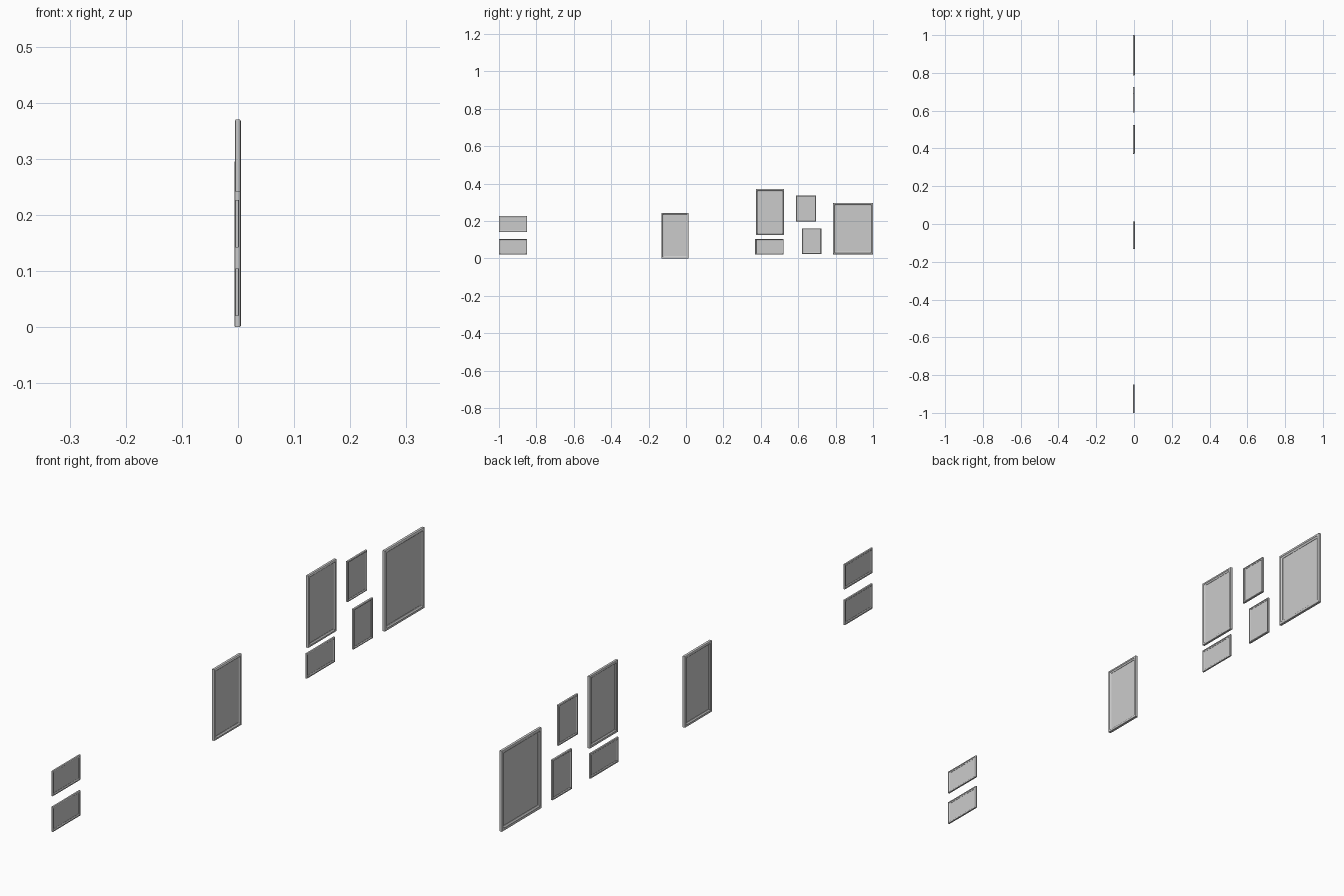
import bpy, bmesh

if "Cube" in bpy.data.objects:
    bpy.data.objects.remove(bpy.data.objects["Cube"])

# Mitred moulding section: (fraction of border width inwards, fraction of depth)
PROFILE = [(0, 0.08), (0, 0.85), (0.2, 1), (0.55, 1), (0.7, 0.8),
           (1, 0.68), (1, 0.3), (0.75, 0.15), (0.6, 0), (0.15, 0)]


def make_object(name, bm):
    bmesh.ops.recalc_face_normals(bm, faces=bm.faces)
    mesh = bpy.data.meshes.new(name)
    bm.to_mesh(mesh)
    bm.free()
    obj = bpy.data.objects.new(name, mesh)
    bpy.context.collection.objects.link(obj)
    return obj


def picture(name, y0, y1, z0, z1, border, x0, x1):
    # Moulding swept round the rectangle
    bm = bmesh.new()
    rings = []
    for u, v in PROFILE:
        d, x = u * border, x0 + v * (x1 - x0)
        rings.append([bm.verts.new((x, y, z)) for y, z in
                      ((y0 + d, z0 + d), (y1 - d, z0 + d),
                       (y1 - d, z1 - d), (y0 + d, z1 - d))])
    for i, a in enumerate(rings):
        b = rings[(i + 1) % len(rings)]
        for k in range(4):
            n = (k + 1) % 4
            bm.faces.new((a[k], a[n], b[n], b[k]))
    make_object(name + "_frame", bm)

    # Thin picture panel, tucked into the moulding
    bm = bmesh.new()
    bmesh.ops.create_cube(bm, size=1)
    w, h = y1 - y0 - 1.8 * border, z1 - z0 - 1.8 * border
    for v in bm.verts:
        v.co = (v.co.x * (x1 - x0) * 0.15 + (x0 + x1) / 2,
                v.co.y * w + (y0 + y1) / 2, v.co.z * h + (z0 + z1) / 2)
    make_object(name + "_panel", bm)


# Gallery of frames along the wall: y range, z range, border, x range
picture("far_upper_small", -1.0, -0.85, 0.142, 0.227, 0.008, -0.005, 0.002)
picture("far_lower_small", -1.0, -0.85, 0.02, 0.105, 0.008, -0.005, 0.002)
picture("middle_portrait", -0.132, 0.013, 0.0, 0.243, 0.012, -0.006, 0.005)
picture("tall_portrait", 0.374, 0.525, 0.124, 0.37, 0.012, -0.005, 0.005)
picture("near_lower_small", 0.37, 0.521, 0.02, 0.105, 0.008, -0.005, 0.002)
picture("upper_portrait", 0.589, 0.694, 0.198, 0.336, 0.007, -0.005, 0.003)
picture("lower_portrait", 0.621, 0.725, 0.024, 0.161, 0.007, -0.005, 0.003)
picture("large_portrait", 0.787, 1.0, 0.022, 0.297, 0.015, -0.006, 0.005)
